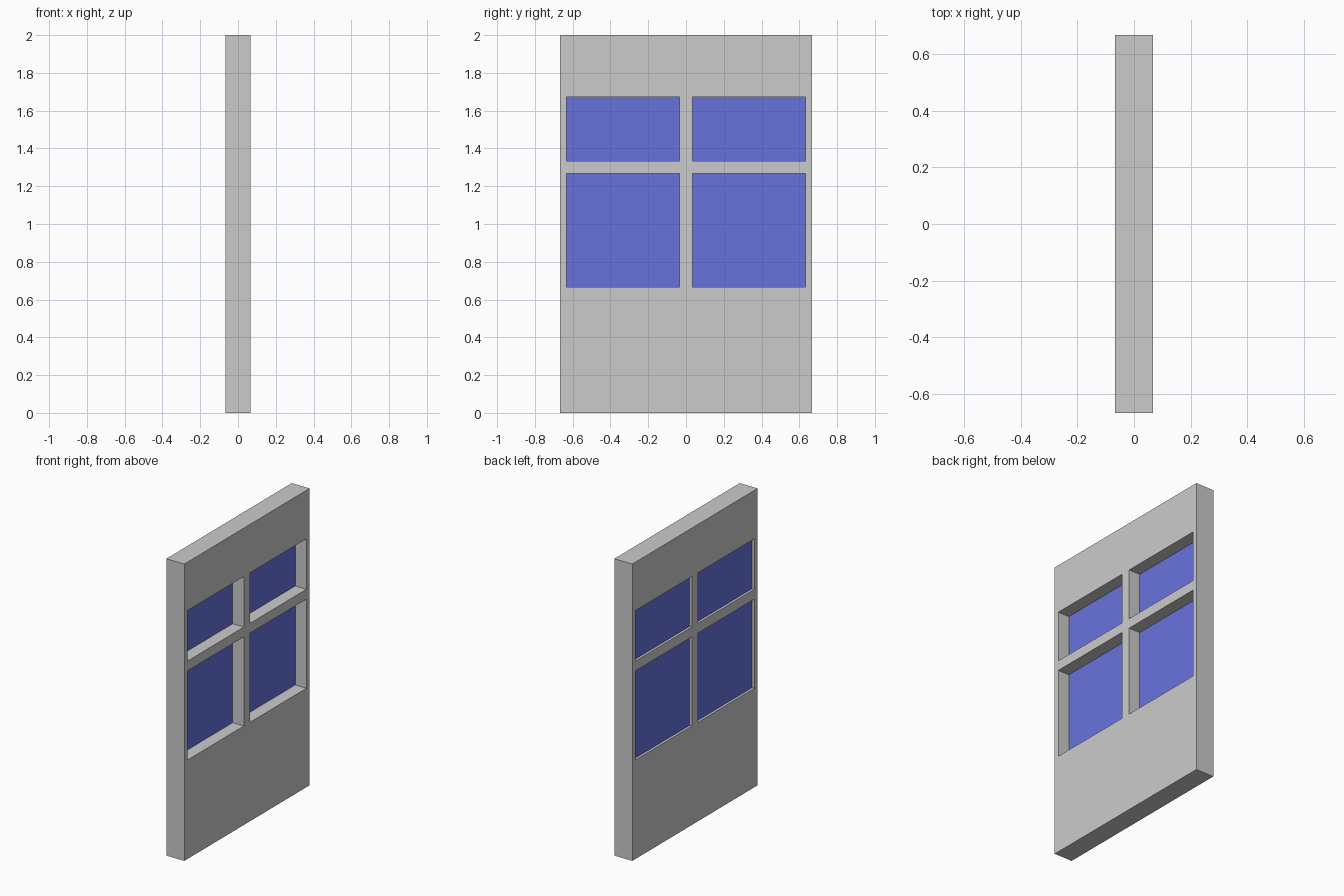
import bpy, bmesh

if "Cube" in bpy.data.objects:
    bpy.data.objects.remove(bpy.data.objects["Cube"])


def material(name, colour):
    m = bpy.data.materials.new(name)
    m.diffuse_color = (*colour, 1)
    m.use_nodes = True
    m.node_tree.nodes["Principled BSDF"].inputs["Base Color"].default_value = m.diffuse_color
    return m


GREY = material("light_grey", (0.60, 0.60, 0.60))
BLUE = material("glass_blue", (0.138, 0.171, 0.716))

X = 0.0667                                             # half thickness of the wall
Y = [-0.6667, -0.6333, -0.0333, 0.0333, 0.6333, 0.6667]  # wall edges and opening sides
Z = [0, 0.6667, 1.2667, 1.3333, 1.6733, 2]             # wall edges, sills and heads
OPEN = (1, 3)                                          # grid rows and columns left open


def slab(name, cells, x0, x1, mat):
    """Panel made of grid cells, extruded along x from x0 to x1."""
    bm = bmesh.new()
    for i, j in cells:
        corners = [(Y[i], Z[j]), (Y[i + 1], Z[j]), (Y[i + 1], Z[j + 1]), (Y[i], Z[j + 1])]
        bm.faces.new([bm.verts.new((x0, y, z)) for y, z in corners])
    bmesh.ops.remove_doubles(bm, verts=bm.verts, dist=1e-5)
    ext = bmesh.ops.extrude_face_region(bm, geom=bm.faces[:], use_keep_orig=True)
    verts = [v for v in ext["geom"] if isinstance(v, bmesh.types.BMVert)]
    bmesh.ops.translate(bm, verts=verts, vec=(x1 - x0, 0, 0))
    bmesh.ops.recalc_face_normals(bm, faces=bm.faces)
    # merge the grid into large flat faces
    bmesh.ops.dissolve_limit(bm, angle_limit=0.01, verts=bm.verts, edges=bm.edges)
    bmesh.ops.triangulate(bm, faces=[f for f in bm.faces if len(f.verts) > 4])
    me = bpy.data.meshes.new(name)
    bm.to_mesh(me)
    bm.free()
    me.materials.append(mat)
    ob = bpy.data.objects.new(name, me)
    bpy.context.collection.objects.link(ob)
    return ob


# Wall panel with four window openings
slab("wall_panel", [(i, j) for i in range(5) for j in range(5)
                    if not (i in OPEN and j in OPEN)], -X, X, GREY)

# Glass panes, set close to the left face of the wall
for j, row in zip(OPEN, ("lower", "upper")):
    for i, side in zip(OPEN, ("front", "back")):
        slab(f"{row}_{side}_pane", [(i, j)], -0.05, -0.0167, BLUE)
